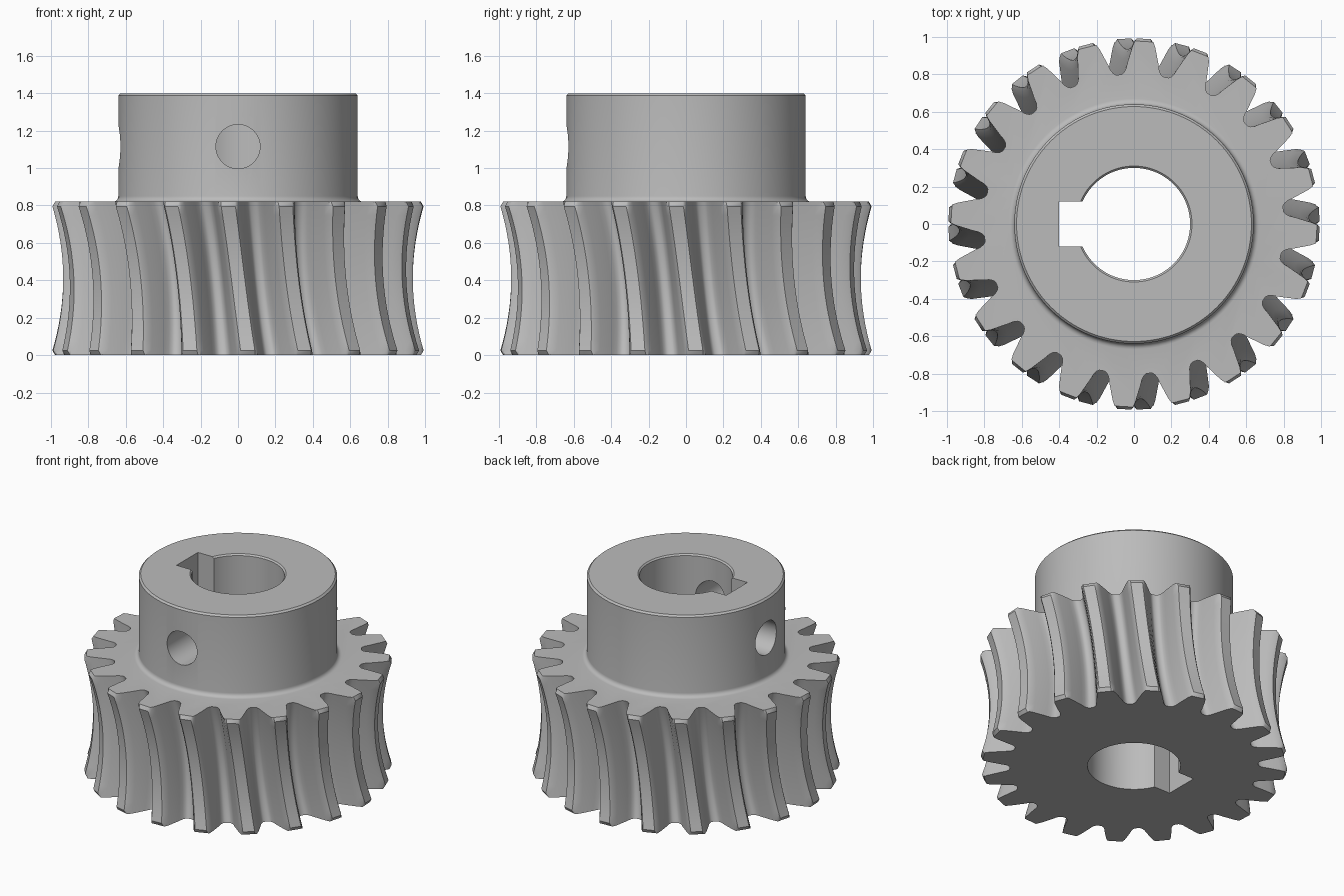
import bpy, bmesh, math
from math import radians, sin, cos, pi

cube = bpy.data.objects.get("Cube")
if cube:
    bpy.data.objects.remove(cube)

steel = bpy.data.materials.new("steel_grey")
steel.use_nodes = True
GREY = (0.5, 0.5, 0.5, 1)
steel.diffuse_color = GREY
steel.node_tree.nodes["Principled BSDF"].inputs["Base Color"].default_value = GREY


def finish(bm, name):
    bmesh.ops.recalc_face_normals(bm, faces=bm.faces)
    me = bpy.data.meshes.new(name)
    bm.to_mesh(me)
    bm.free()
    me.materials.append(steel)
    ob = bpy.data.objects.new(name, me)
    bpy.context.collection.objects.link(ob)
    return ob


def lathe(name, profile, steps=96):
    """Solid of revolution around z from (radius, height) points."""
    bm = bmesh.new()
    vs = [bm.verts.new((r, 0, z)) for r, z in profile]
    edges = [bm.edges.new(p) for p in zip(vs, vs[1:])]
    bmesh.ops.spin(bm, geom=vs + edges, cent=(0, 0, 0), axis=(0, 0, 1),
                   angle=2 * pi, steps=steps)
    bmesh.ops.remove_doubles(bm, verts=bm.verts, dist=1e-5)
    return finish(bm, name)


def combine(target, tool, operation):
    mod = target.modifiers.new(tool.name, 'BOOLEAN')
    mod.operation = operation
    mod.solver = 'EXACT'
    mod.object = tool
    bpy.context.view_layer.objects.active = target
    bpy.ops.object.modifier_apply(modifier=mod.name)
    bpy.data.objects.remove(tool)


# Toothed rim: half a tooth as (degrees from its centre, radius)
TEETH, HEIGHT, TWIST, THROAT, CHAMFER = 20, 0.82, 6.4, 0.065, 0.025
half = [(9, 0.802), (7.9, 0.803), (7.0, 0.812), (6.2, 0.83), (5.6, 0.86),
        (4.7, 0.9), (3.7, 0.95), (2.9, 0.985), (2.2, 1.0)]
tooth = [(-a, r) for a, r in half] + [(a, r) for a, r in reversed(half[1:])]
levels = [0] + [CHAMFER + (HEIGHT - 2 * CHAMFER) * i / 16 for i in range(17)] + [HEIGHT]

bm = bmesh.new()
rings = []
for z in levels:
    t = z / HEIGHT
    sag = THROAT * (1 - (2 * t - 1) ** 2)
    limit = 0.978 if z in (0, HEIGHT) else 2
    ring = []
    for k in range(TEETH):
        for a, r in tooth:
            ang = radians(k * 360 / TEETH + a + TWIST * (0.5 - t))
            rr = min(r - sag, limit)
            ring.append(bm.verts.new((rr * cos(ang), rr * sin(ang), z)))
    rings.append(ring)
for lo, hi in zip(rings, rings[1:]):
    for i in range(len(lo)):
        j = (i + 1) % len(lo)
        bm.faces.new((lo[i], lo[j], hi[j], hi[i]))
bm.faces.new(rings[0][::-1])
bm.faces.new(rings[-1])
wheel = finish(bm, "worm_wheel")

# Hub with a base fillet and a chamfered top edge
fillet = [(0.67 - 0.03 * sin(i * pi / 10), 0.85 - 0.03 * cos(i * pi / 10)) for i in range(6)]
hub = lathe("hub", [(0, 0.6), (0.67, 0.6)] + fillet
            + [(0.64, 1.388), (0.628, 1.4), (0, 1.4)])
combine(wheel, hub, 'UNION')

# Bore with a countersunk top
bore = lathe("bore_cutter", [(0, -0.1), (0.3, -0.1), (0.3, 1.39), (0.32, 1.41), (0, 1.41)])
combine(wheel, bore, 'DIFFERENCE')

# Keyway
bm = bmesh.new()
bmesh.ops.create_cube(bm, size=1)
bmesh.ops.scale(bm, verts=bm.verts, vec=(0.4, 0.24, 2))
bmesh.ops.translate(bm, verts=bm.verts, vec=(-0.2, 0, 0.7))
combine(wheel, finish(bm, "keyway_cutter"), 'DIFFERENCE')

# Set screw holes, one in front and one through the keyway side
for name, turn in (("front_hole_cutter", 0), ("side_hole_cutter", -pi / 2)):
    hole = lathe(name, [(0, 0.1), (0.118, 0.1), (0.118, 0.8), (0, 0.8)], 48)
    hole.rotation_euler = (pi / 2, 0, turn)
    hole.location.z = 1.115
    bpy.context.view_layer.update()
    combine(wheel, hole, 'DIFFERENCE')

bpy.ops.object.select_all(action='DESELECT')
wheel.select_set(True)
bpy.context.view_layer.objects.active = wheel
bpy.ops.object.shade_smooth_by_angle(angle=radians(38))
